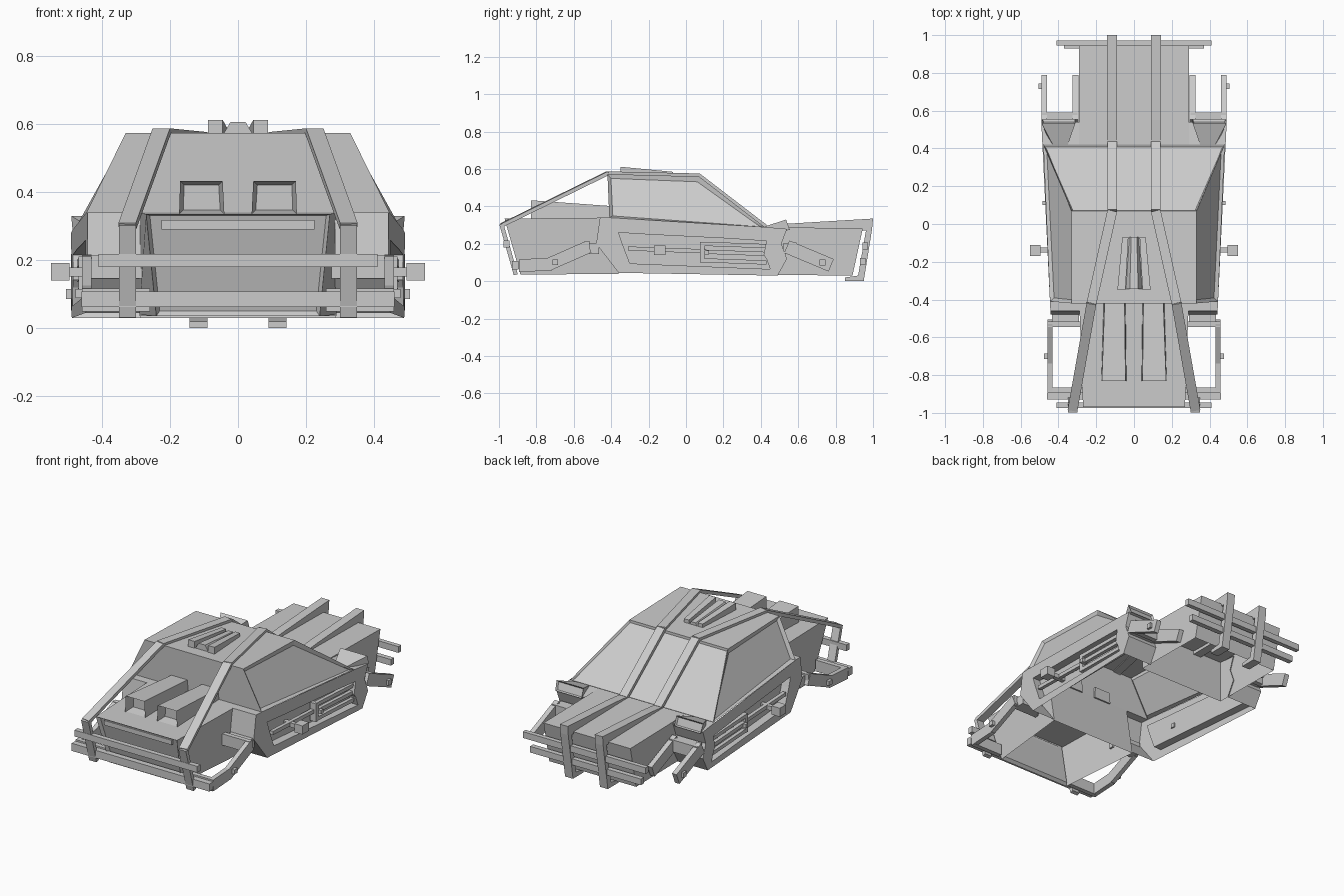
import bpy, bmesh
from mathutils import Vector

if "Cube" in bpy.data.objects:
    bpy.data.objects.remove(bpy.data.objects["Cube"])

def finish(name, bm, mirror=False):
    me = bpy.data.meshes.new(name)
    bm.to_mesh(me)
    bm.free()
    ob = bpy.data.objects.new(name, me)
    bpy.context.collection.objects.link(ob)
    if mirror:
        ob.modifiers.new("mirror", 'MIRROR').use_mirror_merge = False
    return ob

def add_hexa(bm, pts, bottom=True, inset=()):
    # pts: four bottom corners counter-clockwise, then four top corners
    v = [bm.verts.new(p) for p in pts]
    idx = [(0, 1, 5, 4), (1, 2, 6, 5), (2, 3, 7, 6), (3, 0, 4, 7), (4, 5, 6, 7)]
    if bottom:
        idx.append((3, 2, 1, 0))
    fs = [bm.faces.new([v[i] for i in f]) for f in idx]
    bm.normal_update()
    for i, t, d in inset:
        bmesh.ops.inset_individual(bm, faces=[fs[i]], thickness=t, depth=d)

def loft(name, a, b, bottom=True, inset=(), mirror=False):
    # each end: (y_low, z_low, x0_low, x1_low, y_top, z_top, x0_top, x1_top)
    bm = bmesh.new()
    add_hexa(bm, [(a[2], a[0], a[1]), (a[3], a[0], a[1]), (b[3], b[0], b[1]), (b[2], b[0], b[1]),
                  (a[6], a[4], a[5]), (a[7], a[4], a[5]), (b[7], b[4], b[5]), (b[6], b[4], b[5])],
             bottom, inset)
    return finish(name, bm, mirror)

def boxes(name, items, mirror=False):
    # items: (x0, x1, y0, y1, z0, z1)
    bm = bmesh.new()
    for x0, x1, y0, y1, z0, z1 in items:
        q = [(x0, y0), (x1, y0), (x1, y1), (x0, y1)]
        add_hexa(bm, [(*p, z0) for p in q] + [(*p, z1) for p in q])
    return finish(name, bm, mirror)

def beams(name, segs, w, h, ext=0.0, mirror=True):
    bm = bmesh.new()
    for p, q in segs:
        p, q = Vector(p), Vector(q)
        d = (q - p).normalized()
        s = d.cross(Vector((0, 0, 1))).normalized() * w / 2
        u = s.cross(d).normalized() * h / 2
        p, q = p - d * ext, q + d * ext
        add_hexa(bm, [p - s - u, p + s - u, q + s - u, q - s - u,
                      p - s + u, p + s + u, q + s + u, q - s + u])
    bmesh.ops.recalc_face_normals(bm, faces=bm.faces)
    return finish(name, bm, mirror)

def prism(name, prof, x0, x1, mirror=True):
    bm = bmesh.new()
    f = bm.faces.new([bm.verts.new((x0, y, z)) for y, z in prof])
    r = bmesh.ops.extrude_face_region(bm, geom=[f], use_keep_orig=True)
    bmesh.ops.translate(bm, vec=(x1 - x0, 0, 0),
                        verts=[e for e in r["geom"] if isinstance(e, bmesh.types.BMVert)])
    bmesh.ops.recalc_face_normals(bm, faces=bm.faces)
    return finish(name, bm, mirror)

# Cabin shell with recessed side windows and windshield
loft("cabin", (-.41, .34, -.445, .445, -.42, .573, -.33, .33),
     (.42, .29, -.48, .48, .07, .56, -.33, .33), False,
     [(1, .026, -.015), (3, .026, -.015), (2, .012, -.012)])

# Side panels: outline ring, sunken bay and inward returns, open underneath
outer = [(-.41, .34), (-.46, .34), (-.48, .2), (-.36, .045), (.49, .03),
         (.54, .12), (.51, .2), (.54, .28), (.42, .29)]
bay = [(-.2, .25), (-.36, .26), (-.34, .2), (-.30, .095), (.45, .065),
       (.43, .12), (.415, .14), (.43, .215), (.2, .23)]
bm = bmesh.new()
def side_x(y):
    return .445 + .04 * (y + .41) / .83
def loop(pts, dx):
    return [bm.verts.new((side_x(y) + dx, y, z)) for y, z in pts]
lo, li, lb = loop(outer, 0), loop(bay, 0), loop(bay, -.05)
back = [bm.verts.new((.285, y, z)) for y, z in outer]
n = len(outer)
for i in range(n):
    j = (i + 1) % n
    bm.faces.new((lo[i], lo[j], li[j], li[i]))
    bm.faces.new((li[i], li[j], lb[j], lb[i]))
    if i not in (3, n - 1):
        bm.faces.new((lo[j], lo[i], back[i], back[j]))
bm.faces.new(lb)
bmesh.ops.recalc_face_normals(bm, faces=bm.faces)
finish("side_panel", bm, True)

# Front deck with recessed face, slot strip and two intake ducts
loft("front_deck", (-.885, .035, -.24, .24, -.97, .335, -.27, .27),
     (-.36, .04, -.29, .29, -.41, .34, -.29, .29), False, [(0, .015, -.02)])
boxes("front_slot", [(-.225, .225, -.955, -.94, .29, .318)])
loft("intake_duct", (-.83, .335, .04, .173, -.83, .433, .045, .17),
     (-.40, .335, .045, .16, -.40, .402, .05, .155), True, [(0, .017, -.06)], True)

# Rear deck
loft("rear_deck", (.42, .035, -.29, .29, .42, .29, -.29, .29),
     (.89, .03, -.29, .29, .945, .282, -.29, .29), False)

# Long bars over the cabin, rear deck bars with posts and feet
beams("cabin_bar", [((.325, -.985, .3), (.225, -.42, .577)),
                    ((.225, -.42, .577), (.115, .07, .566)),
                    ((.115, .07, .566), (.115, .43, .29))], .052, .02)
prism("rear_deck_bar", [(.42, .27), (.42, .295), (.55, .308), (1, .335), (.995, .28), (.95, 0),
                        (.85, 0), (.85, .02), (.92, .03), (.962, .27)], .09, .143)
beams("front_post", [((.325, -.987, .305), (.325, -.91, .035))], .05, .022)

# Crash bars at both ends
boxes("front_crash_bar", [(-.41, .41, -.975, -.945, .18, .218), (-.46, .46, -.93, -.895, .062, .108)])
boxes("rear_crash_bar", [(-.41, .41, .945, .972, .17, .208), (-.37, .37, .93, .96, .088, .125)])

# Wheel guards: closed loop in front, open fork behind
fg = [(.285, -.53, .18), (.445, -.53, .18), (.445, -.73, .092), (.445, -.88, .083), (.27, -.88, .083)]
beams("front_wheel_guard", list(zip(fg, fg[1:])), .028, .068, .012)
beams("rear_wheel_guard", [((.31, .575, .172), (.475, .575, .172)),
                           ((.475, .55, .18), (.475, .765, .09)),
                           ((.31, .55, .18), (.31, .765, .09))], .03, .072, .012)
boxes("guard_marker", [(.455, .477, -.715, -.685, .088, .115), (.485, .505, .715, .745, .085, .115)], True)
boxes("guard_mount", [(.29, .435, -.52, -.465, .145, .205), (.31, .47, .52, .565, .145, .205)], True)

# Lamp pods above the rear guards
loft("lamp_pod", (.42, .25, .35, .44, .42, .292, .35, .43),
     (.555, .275, .31, .485, .535, .33, .31, .49), True, [(2, .01, -.012)], True)

# Side pipes, manifold and outboard boxes
beams("side_pipe", [((.455, .09, z), (.462, .43, z - .012)) for z in (.2, .158, .112)]
      + [((.44, -.31, .175), (.445, .1, .16))], .022, .022)
boxes("pipe_manifold", [(.43, .468, .075, .1, .1, .21), (.45, .485, .1, .122, .142, .165)], True)
boxes("outboard_box", [(.495, .55, -.17, -.11, .14, .192), (.40, .5, -.15, -.125, .152, .178)], True)

# Roof vent: two outer rails and a middle piece filling between them
loft("roof_rail", (-.35, .565, .045, .088, -.35, .612, .045, .088),
     (-.07, .555, .03, .062, -.07, .585, .03, .062), mirror=True)
loft("roof_vent", (-.345, .565, -.046, .046, -.345, .606, -.022, .022),
     (-.07, .555, -.03, .03, -.07, .58, -.015, .015))
